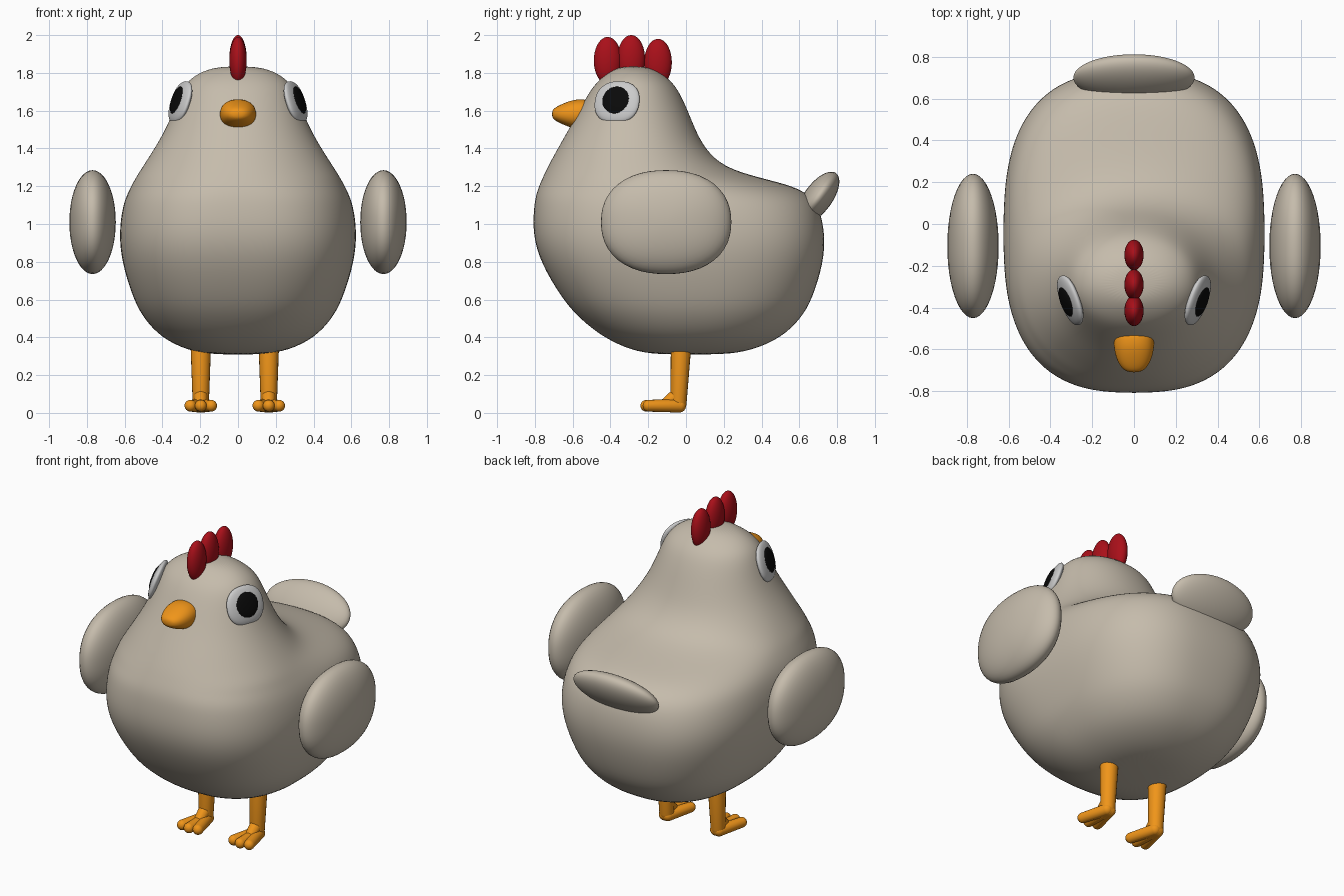
import bpy, bmesh, math
from mathutils import Vector, Matrix

if "Cube" in bpy.data.objects:
    bpy.data.objects.remove(bpy.data.objects["Cube"])


def material(name, rgb):
    m = bpy.data.materials.new(name)
    m.diffuse_color = (*rgb, 1)
    m.use_nodes = True
    m.node_tree.nodes["Principled BSDF"].inputs["Base Color"].default_value = m.diffuse_color
    return m


FEATHER = material("feather", (0.56, 0.50, 0.41))
ORANGE = material("orange", (0.87, 0.30, 0.01))
RED = material("red", (0.40, 0.005, 0.01))
WHITE = material("eye_white", (0.62, 0.62, 0.63))
BLACK = material("black", (0.003, 0.003, 0.003))


def finish(name, bm, mat, subsurf=0):
    bmesh.ops.recalc_face_normals(bm, faces=bm.faces)
    for f in bm.faces:
        f.smooth = True
    me = bpy.data.meshes.new(name)
    bm.to_mesh(me)
    bm.free()
    me.materials.append(mat)
    ob = bpy.data.objects.new(name, me)
    bpy.context.collection.objects.link(ob)
    if subsurf:
        mod = ob.modifiers.new("smooth", 'SUBSURF')
        mod.levels = mod.render_levels = subsurf
    return ob


def loft(name, rings, mat):
    bm = bmesh.new()
    loops = [[bm.verts.new(p) for p in r] for r in rings]
    n = len(loops[0])
    for a, b in zip(loops, loops[1:]):
        for i in range(n):
            j = (i + 1) % n
            bm.faces.new((a[i], a[j], b[j], b[i]))
    bm.faces.new(loops[0])
    bm.faces.new(loops[-1])
    return finish(name, bm, mat, 2)


def power(v, e):
    return math.copysign(abs(v) ** e, v)


def pebble(name, centre, radii, mat, rot=None, n=2.0):
    """Ellipsoid whose local yz outline is a superellipse of exponent n."""
    bm = bmesh.new()
    bmesh.ops.create_uvsphere(bm, u_segments=48, v_segments=24, radius=1)
    turn = rot or Matrix.Identity(3)
    for v in bm.verts:
        x, y, z = v.co.z, v.co.x, v.co.y
        r = math.hypot(y, z)
        k = 1.0
        if r > 1e-6:
            k = (abs(y / r) ** n + abs(z / r) ** n) ** (-1 / n)
        v.co = turn @ Vector((x * radii[0], y * k * radii[1], z * k * radii[2])) + Vector(centre)
    return finish(name, bm, mat)


# Body and head: z, half width, front y, back y, y of widest point, outline exponent
body = [
    (0.308, 0.12, -0.15, 0.20, 0.02, 2.0),
    (0.33, 0.27, -0.29, 0.35, 0.02, 2.2),
    (0.40, 0.41, -0.44, 0.51, 0.01, 2.4),
    (0.50, 0.50, -0.565, 0.61, 0.0, 2.5),
    (0.60, 0.555, -0.655, 0.67, -0.01, 2.6),
    (0.80, 0.618, -0.775, 0.732, -0.03, 2.7),
    (0.95, 0.631, -0.813, 0.738, -0.04, 2.7),
    (1.08, 0.615, -0.808, 0.71, -0.08, 2.6),
    (1.15, 0.592, -0.797, 0.66, -0.13, 2.5),
    (1.20, 0.567, -0.78, 0.575, -0.20, 2.3),
    (1.245, 0.543, -0.76, 0.39, -0.25, 2.2),
    (1.30, 0.508, -0.735, 0.20, -0.27, 2.1),
    (1.40, 0.443, -0.68, 0.10, -0.28, 2.1),
    (1.50, 0.385, -0.622, 0.05, -0.28, 2.1),
    (1.60, 0.342, -0.567, 0.01, -0.28, 2.1),
    (1.70, 0.305, -0.512, -0.035, -0.28, 2.1),
    (1.76, 0.265, -0.465, -0.08, -0.28, 2.1),
    (1.81, 0.19, -0.40, -0.15, -0.28, 2.0),
    (1.835, 0.09, -0.34, -0.22, -0.28, 2.0),
]
rings = []
for z, w, yf, yb, yc, n in body:
    ring = []
    for i in range(40):
        a = math.tau * i / 40
        c, s = power(math.cos(a), 2 / n), power(math.sin(a), 2 / n)
        ring.append((w * c, yc + s * ((yb - yc) if s > 0 else (yc - yf)), z))
    rings.append(ring)
loft("body", rings, FEATHER)

# Beak: y, half width, half height
beak = [(-0.50, 0.09, 0.075), (-0.56, 0.097, 0.08), (-0.60, 0.096, 0.075),
        (-0.65, 0.083, 0.057), (-0.69, 0.060, 0.037), (-0.71, 0.028, 0.018)]
loft("beak", [[(w * power(math.cos(a), 0.9), y, 1.582 + h * power(math.sin(a), 0.9))
               for a in (math.tau * i / 24 for i in range(24))] for y, w, h in beak], ORANGE)

# Comb lobes
for i, (y, z, h) in enumerate([(-0.415, 1.865, 0.125), (-0.29, 1.875, 0.125), (-0.148, 1.855, 0.125)]):
    pebble(f"comb_{i + 1}", (0, y, z), (0.046, 0.073, h), RED)

# Tail
pebble("tail", (0, 0.70, 1.14), (0.29, 0.075, 0.16), FEATHER, Matrix.Rotation(math.radians(-36), 3, 'X'))


def hull(bm, a, ra, b, rb):
    """Rounded bar: the hull of two spheres."""
    verts = []
    for p, r in ((a, ra), (b, rb)):
        verts += bmesh.ops.create_uvsphere(bm, u_segments=20, v_segments=12, radius=r,
                                           matrix=Matrix.Translation(p))["verts"]
    bmesh.ops.delete(bm, geom=[f for f in bm.faces if f.verts[0] in set(verts)], context='FACES_ONLY')
    out = bmesh.ops.convex_hull(bm, input=verts)
    junk = [g for g in set(out["geom_interior"] + out["geom_unused"]) if isinstance(g, bmesh.types.BMVert)]
    bmesh.ops.delete(bm, geom=junk, context='VERTS')


for side, s, leg_x in (("right", 1, 0.163), ("left", -1, -0.197)):
    # Wing
    pebble(side + "_wing", (0.77 * s, -0.105, 1.01), (0.123, 0.345, 0.275), FEATHER, n=2.25)

    # Eye and pupil
    normal = Vector((s, -0.36, 0.34)).normalized()
    rot = normal.to_track_quat('X', 'Z').to_matrix()
    eye = Vector((0.305 * s, -0.365, 1.645))
    pebble(side + "_eye", eye, (0.032, 0.125, 0.116), WHITE, rot, 2.3)
    pebble(side + "_pupil", eye + normal * 0.022 + Vector((0, 0, 0.004)), (0.016, 0.075, 0.075), BLACK, rot)

    # Leg with three toes
    bm = bmesh.new()
    hull(bm, (leg_x, -0.025, 0.38), 0.055, (leg_x, -0.04, 0.05), 0.043)
    hull(bm, (leg_x, -0.04, 0.10), 0.038, (leg_x, -0.11, 0.042), 0.033)
    for t in (-1, 0, 1):
        hull(bm, (leg_x + 0.01 * t, -0.035, 0.037), 0.035,
             (leg_x + 0.055 * t, -0.21 + 0.012 * abs(t), 0.038), 0.031)
    finish(side + "_leg", bm, ORANGE)
